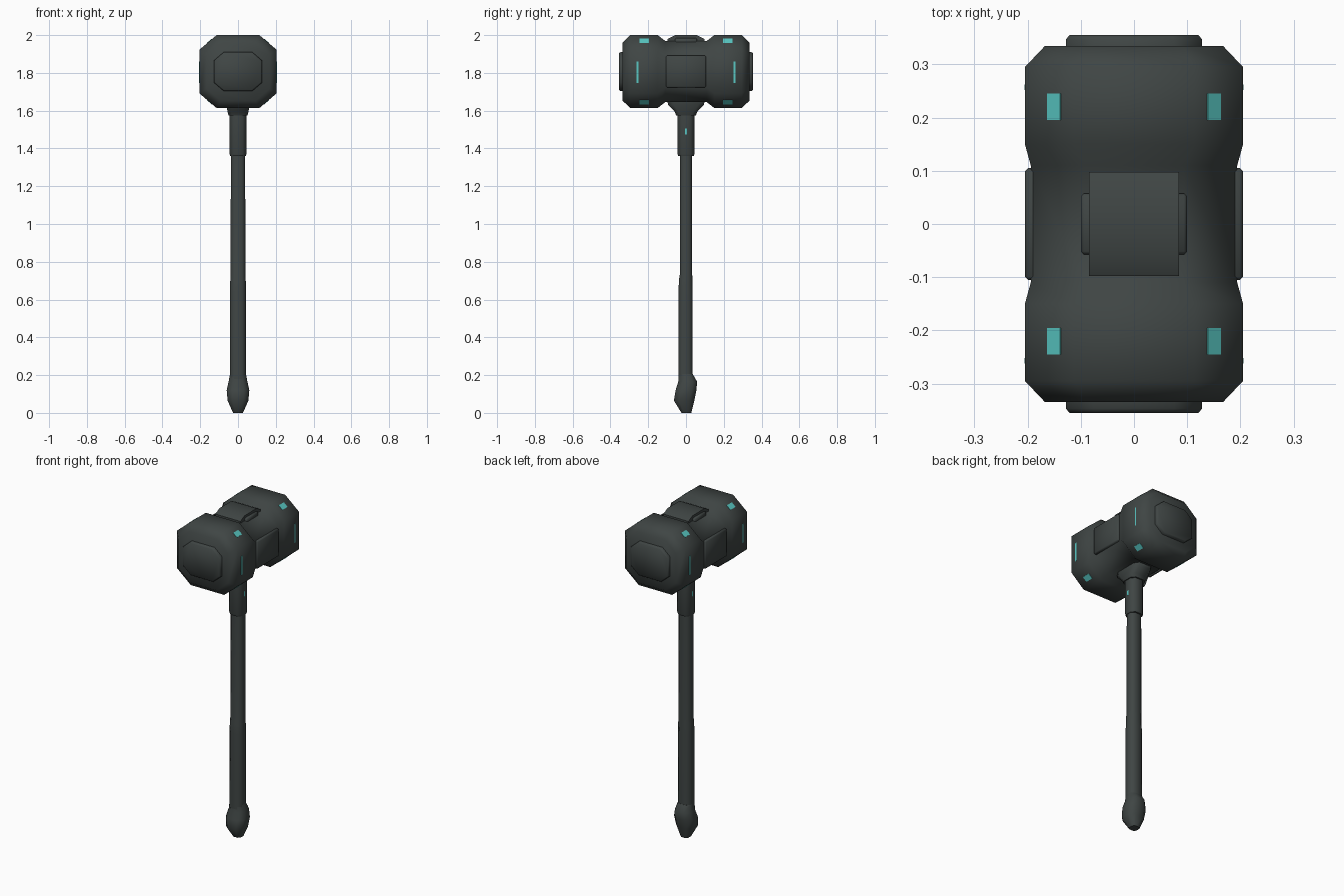
import bpy, bmesh, math
from mathutils import Matrix, Vector

if "Cube" in bpy.data.objects:
    bpy.data.objects.remove(bpy.data.objects["Cube"])

ZC = 1.807  # height of the head's axis


def material(name, rgb):
    m = bpy.data.materials.new(name)
    m.diffuse_color = (*rgb, 1)
    m.use_nodes = True
    m.node_tree.nodes["Principled BSDF"].inputs["Base Color"].default_value = m.diffuse_color
    return m


DARK = material("dark gunmetal", (0.050, 0.060, 0.058))
GLOW = material("cyan glow", (0.10, 0.58, 0.55))


def finish(name, bm, mat):
    bmesh.ops.recalc_face_normals(bm, faces=bm.faces)
    me = bpy.data.meshes.new(name)
    bm.to_mesh(me)
    bm.free()
    me.materials.append(mat)
    ob = bpy.data.objects.new(name, me)
    bpy.context.collection.objects.link(ob)
    return ob


def octagon(hu, hv, cu, cv):
    """Rectangle of half sizes hu, hv with its corners cut by cu, cv."""
    a, b = hu - cu, hv - cv
    return [(hu, -b), (hu, b), (a, hv), (-a, hv), (-hu, b), (-hu, -b), (-a, -hv), (a, -hv)]


def loft(name, rings, place, mat=DARK):
    """Skin octagons; ring = (t, half u, half v, cut u, cut v, shift v)."""
    bm = bmesh.new()
    loops = [[bm.verts.new(place(u, v + s, t)) for u, v in octagon(hu, hv, cu, cv)]
             for t, hu, hv, cu, cv, s in rings]
    for a, b in zip(loops, loops[1:]):
        for i in range(8):
            j = (i + 1) % 8
            bm.faces.new((a[i], a[j], b[j], b[i]))
    bm.faces.new(loops[0])
    bm.faces.new(loops[-1])
    return finish(name, bm, mat)


def box(name, centre, size, mat=DARK, angle=0, bevel=0):
    bm = bmesh.new()
    bmesh.ops.create_cube(bm, size=1, matrix=Matrix.Diagonal((*size, 1)))
    if bevel:
        bmesh.ops.bevel(bm, geom=bm.edges[:], offset=bevel, segments=1, affect='EDGES')
    bmesh.ops.transform(bm, matrix=Matrix.Translation(Vector(centre)) @ Matrix.Rotation(angle, 4, 'Y'),
                        verts=bm.verts)
    return finish(name, bm, mat)


def along_y(u, v, t):
    return (u, t, v + ZC)


def along_z(u, v, t):
    return (u, v, t)


# Head: two heavy octagonal blocks joined by a narrower waist
half = [(0.335, 0.167, 0.155, 0.075, 0.065, 0),
        (0.295, 0.205, 0.193, 0.092, 0.078, 0),
        (0.150, 0.205, 0.193, 0.092, 0.078, 0),
        (0.110, 0.194, 0.162, 0.100, 0.080, 0)]
loft("hammer_head", [(-r[0], *r[1:]) for r in half] + half[::-1], along_y)

# Striking plates on both ends
for s, side in ((-1, "front"), (1, "back")):
    loft(side + "_striking_plate", [(s * 0.325, 0.128, 0.103, 0.052, 0.045, 0),
                                    (s * 0.347, 0.128, 0.103, 0.052, 0.045, 0),
                                    (s * 0.355, 0.121, 0.097, 0.049, 0.043, 0)], along_y)

# Waist: crown on top, flush panels on the sides
loft("waist_crown", [(-0.085, 0.098, 0.035, 0.040, 0.020, 0),
                     (0.085, 0.098, 0.035, 0.040, 0.020, 0)],
     lambda u, v, t: (t, u, v + 1.965))
box("crown_bridge", (0, 0, 1.965), (0.20, 0.115, 0.04), bevel=0.006)
for s, side in ((-1, "left"), (1, "right")):
    box(side + "_waist_panel", (s * 0.18, 0, ZC), (0.05, 0.21, 0.17), bevel=0.006)

# Glowing windows on the block chamfers, slits on the block sides
tilt = math.atan2(0.078, 0.092)
for sx in (-1, 1):
    for sy in (-1, 1):
        for sz in (-1, 1):
            x = 0.150
            z = 0.193 - (x - 0.113) * 0.078 / 0.092
            box("chamfer_window", (sx * x, sy * 0.22, ZC + sz * z),
                (0.033, 0.05, 0.004), GLOW, sx * sz * tilt)
        box("side_slit", (sx * 0.204, sy * 0.257, ZC - 0.003), (0.004, 0.010, 0.115), GLOW)
    box("collar_light", (sx * 0.043, 0, 1.49), (0.003, 0.012, 0.03), GLOW)

# Neck under the head and collar
loft("neck", [(1.575, 0.050, 0.052, 0.02, 0.02, 0),
              (1.595, 0.056, 0.060, 0.02, 0.02, 0),
              (1.630, 0.060, 0.095, 0.02, 0.03, 0),
              (1.660, 0.060, 0.100, 0.02, 0.03, 0)], along_z)
loft("collar", [(1.360, 0.041, 0.041, 0.020, 0.020, 0),
                (1.370, 0.044, 0.044, 0.020, 0.020, 0),
                (1.590, 0.044, 0.044, 0.020, 0.020, 0)], along_z)

# Handle, slightly thicker at the grip
loft("handle", [(0.180, 0.042, 0.038, 0.020, 0.018, -0.003),
                (0.640, 0.042, 0.037, 0.020, 0.018, -0.002),
                (0.700, 0.041, 0.036, 0.020, 0.018, -0.002),
                (0.730, 0.039, 0.033, 0.018, 0.016, 0),
                (1.380, 0.038, 0.032, 0.018, 0.015, 0)], along_z)

# Faceted pommel
loft("pommel", [(0.000, 0.026, 0.026, 0.012, 0.012, 0.002),
                (0.065, 0.055, 0.054, 0.026, 0.026, -0.010),
                (0.120, 0.060, 0.055, 0.028, 0.026, 0.000),
                (0.165, 0.050, 0.050, 0.024, 0.024, 0.009),
                (0.205, 0.042, 0.038, 0.020, 0.018, -0.002)], along_z)

# Soft shading across the chamfers, crisp steps elsewhere
bpy.ops.object.select_all(action='SELECT')
bpy.context.view_layer.objects.active = bpy.data.objects["hammer_head"]
bpy.ops.object.shade_smooth_by_angle(angle=math.radians(55))
